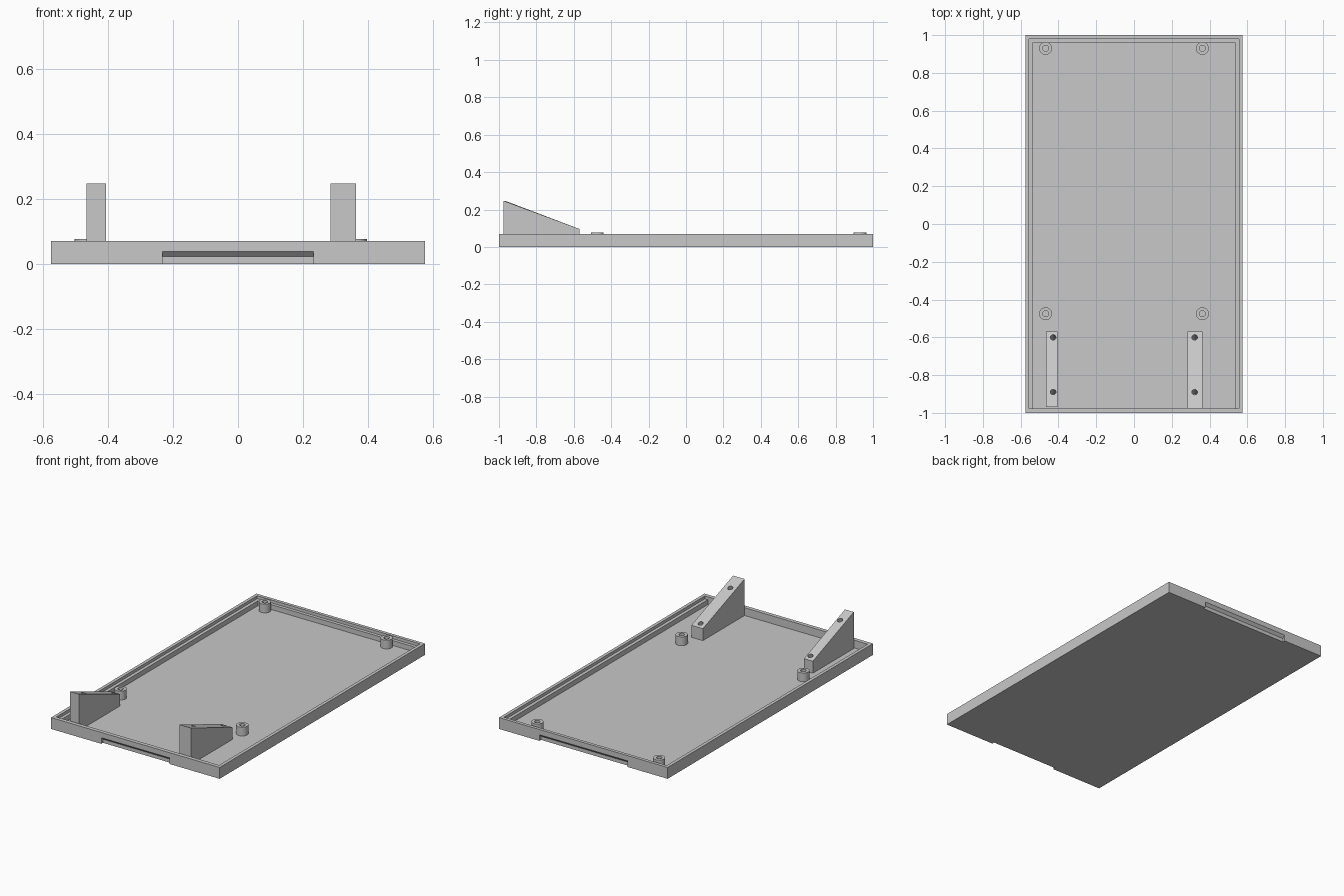
import bpy
import bmesh
import math
from mathutils import Matrix, Vector

cube = bpy.data.objects.get("Cube")
if cube:
    bpy.data.objects.remove(cube, do_unlink=True)

grey = bpy.data.materials.new("plain grey")
grey.use_nodes = True
GREY = (0.58, 0.58, 0.58, 1)
grey.diffuse_color = GREY
grey.node_tree.nodes["Principled BSDF"].inputs["Base Color"].default_value = GREY


def finish(name, bm):
    bmesh.ops.recalc_face_normals(bm, faces=bm.faces)
    mesh = bpy.data.meshes.new(name)
    bm.to_mesh(mesh)
    bm.free()
    mesh.materials.append(grey)
    obj = bpy.data.objects.new(name, mesh)
    bpy.context.collection.objects.link(obj)
    return obj


def prism(name, profile, x0, x1):
    """Extrude a (y, z) profile from x0 to x1."""
    bm = bmesh.new()
    face = bm.faces.new([bm.verts.new((x0, y, z)) for y, z in profile])
    new = bmesh.ops.extrude_face_region(bm, geom=[face])["geom"]
    verts = [v for v in new if isinstance(v, bmesh.types.BMVert)]
    bmesh.ops.translate(bm, vec=(x1 - x0, 0, 0), verts=verts)
    return finish(name, bm)


def box(name, x0, x1, y0, y1, z0, z1):
    return prism(name, [(y0, z0), (y1, z0), (y1, z1), (y0, z1)], x0, x1)


def cylinder(name, centre, radius, depth, tilt=0):
    bm = bmesh.new()
    matrix = Matrix.Translation(Vector(centre)) @ Matrix.Rotation(tilt, 4, "X")
    bmesh.ops.create_cone(bm, cap_ends=True, segments=32, radius1=radius,
                          radius2=radius, depth=depth, matrix=matrix)
    return finish(name, bm)


def cut(obj, *cutters):
    for cutter in cutters:
        cutter.hide_render = True
        mod = obj.modifiers.new("cut", "BOOLEAN")
        mod.operation = "DIFFERENCE"
        mod.solver = "EXACT"
        mod.object = cutter
        with bpy.context.temp_override(object=obj, active_object=obj):
            bpy.ops.object.modifier_apply(modifier=mod.name)
        bpy.data.objects.remove(cutter, do_unlink=True)


def smooth(obj):
    bpy.ops.object.select_all(action="DESELECT")
    obj.select_set(True)
    bpy.context.view_layer.objects.active = obj
    bpy.ops.object.shade_smooth_by_angle(angle=math.radians(30))


W, FLOOR, RIM = 0.575, 0.022, 0.07
FRONT = -0.976

# Tray with a stepped rim on three sides
tray = box("tray", -W, W, -1, 1, 0, RIM)
cut(tray,
    box("cavity", -W + 0.04, W - 0.04, FRONT, 0.96, FLOOR, 0.2),
    box("rim_step", -W + 0.02, W - 0.02, FRONT, 0.98, 0.052, 0.2))

# Chamfered recess low in the front wall and a wider one in the back wall
for side, half in ((-1, 0.232), (1, 0.30)):
    profile = [(side * 1.01, -0.01), (side * 0.984, -0.01), (side * 0.984, FLOOR),
               (side, 0.038), (side * 1.01, 0.038)]
    cut(tray, prism("recess", profile, -half, half))

# Screw posts
for x, side in ((-0.468, "right"), (0.362, "left")):
    for y, end in ((-0.475, "front"), (0.93, "back")):
        post = cylinder(f"{end}_{side}_screw_post", (x, y, 0.046), 0.034, 0.06)
        cut(post, cylinder("post_hole", (x, y, 0.076), 0.016, 0.1))
        smooth(post)

# Sloped wedge brackets with two screw holes square to the slope
BACK, HIGH, LOW = -0.57, 0.247, 0.096
slope = math.atan2(HIGH - LOW, BACK - FRONT)
for side, x0, x1, front, hole_x in (("right", -0.466, -0.406, -0.968, -0.428),
                                    ("left", 0.284, 0.362, FRONT, 0.321)):
    wedge = prism(f"{side}_wedge_bracket",
                  [(front, 0.01), (BACK, 0.01), (BACK, LOW), (front, HIGH)], x0, x1)
    for y in (-0.60, -0.89):
        z = LOW + (BACK - y) * math.tan(slope)
        cut(wedge, cylinder("bracket_hole", (hole_x, y, z), 0.015, 0.14, -slope))
    smooth(wedge)
